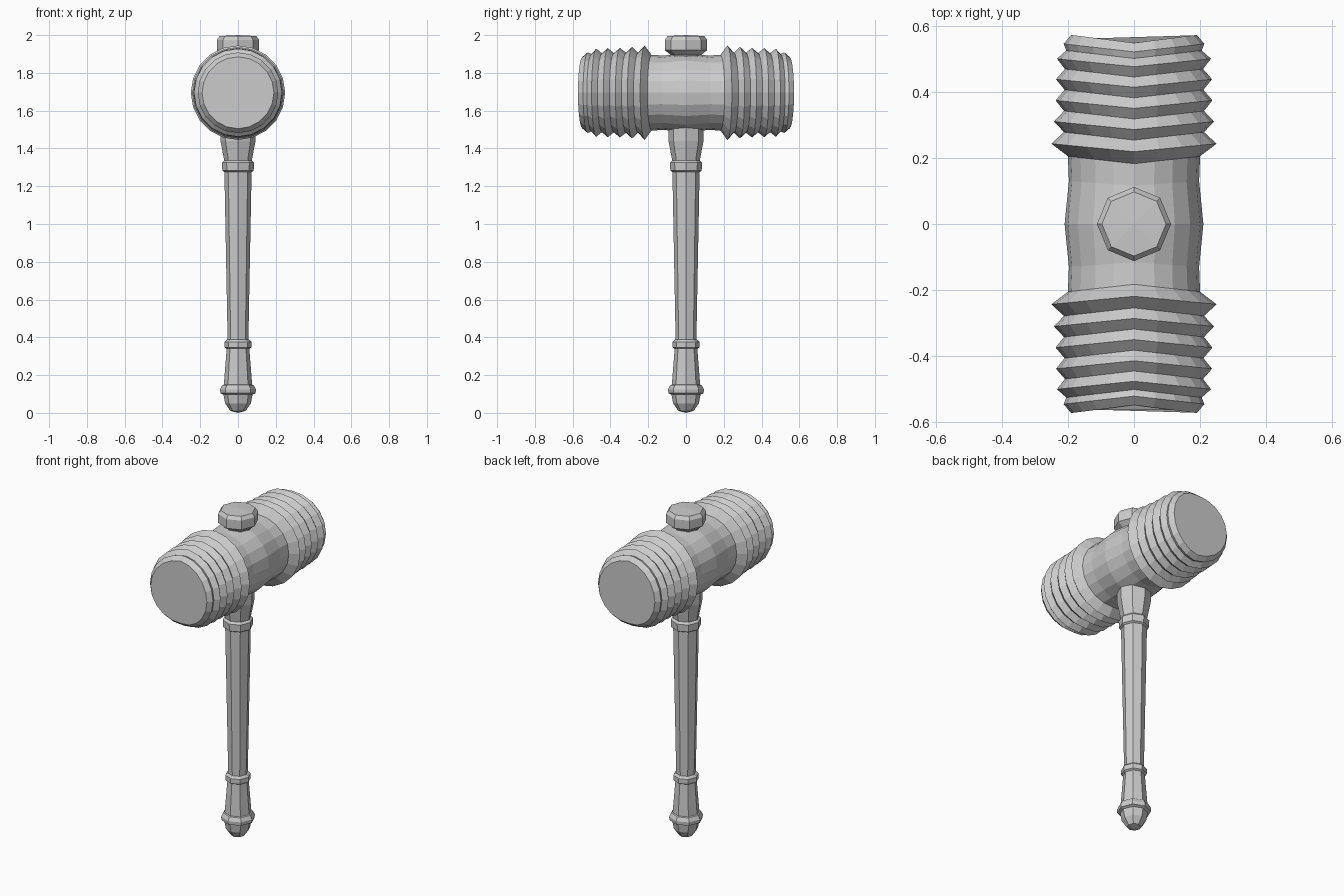
import bpy, bmesh, math

if "Cube" in bpy.data.objects:
    bpy.data.objects.remove(bpy.data.objects["Cube"])

HEAD_Z = 1.695


def lathe(name, profile, sides, place):
    """Sweep (radius, height) rings; radius 0 makes a single pole vertex."""
    bm = bmesh.new()
    rings = []
    for r, h in profile:
        n = 1 if r == 0 else sides
        rings.append([bm.verts.new(place(r, h, 2 * math.pi * i / sides)) for i in range(n)])
    for a, b in zip(rings, rings[1:]):
        for i in range(sides):
            j = (i + 1) % sides
            quad = [a[i % len(a)], a[j % len(a)], b[j % len(b)], b[i % len(b)]]
            bm.faces.new(list(dict.fromkeys(quad)))
    for ring in (rings[0], rings[-1]):
        if len(ring) > 1:
            bm.faces.new(ring)
    bmesh.ops.recalc_face_normals(bm, faces=bm.faces)
    mesh = bpy.data.meshes.new(name)
    bm.to_mesh(mesh)
    bm.free()
    obj = bpy.data.objects.new(name, mesh)
    bpy.context.collection.objects.link(obj)
    return obj


def upright(r, z, a):
    return (r * math.cos(a), r * math.sin(a), z)


def along_head(r, y, a):
    # rings fold towards the middle at the top and bottom
    fold = 0.11 * min(abs(y), 0.22) * (1 - abs(math.cos(a)))
    return (r * math.cos(a), y - math.copysign(fold, y), HEAD_Z + r * math.sin(a))


# Handle: rounded pommel, grip, ring, shaft, ring and flared neck
lathe("handle", [
    (0, 0), (0.04, 0.01), (0.068, 0.05), (0.077, 0.097),
    (0.093, 0.104), (0.095, 0.125), (0.083, 0.147), (0.075, 0.15),
    (0.06, 0.34), (0.071, 0.347), (0.071, 0.376), (0.062, 0.386), (0.055, 0.388),
    (0.072, 1.275), (0.083, 1.282), (0.085, 1.325), (0.073, 1.337),
    (0.093, 1.44), (0.095, 1.56)], 8, upright)

# Knob on top of the head
lathe("top_knob", [
    (0.075, 1.85), (0.08, 1.895), (0.112, 1.92), (0.112, 1.975),
    (0.097, 1.995), (0, 2.0)], 8, upright)

# Head: bulged barrel with a ribbed block at both ends
half = [(0.197, 0.13), (0.2, 0.205), (0.25, 0.243), (0.212, 0.278),
        (0.242, 0.31), (0.212, 0.342), (0.237, 0.374), (0.21, 0.406),
        (0.236, 0.438), (0.209, 0.469), (0.233, 0.5), (0.205, 0.525),
        (0.213, 0.545), (0.19, 0.572)]
lathe("hammer_head",
      [(r, -y) for r, y in reversed(half)] + [(0.21, 0.0)] + half, 20, along_head)
#
